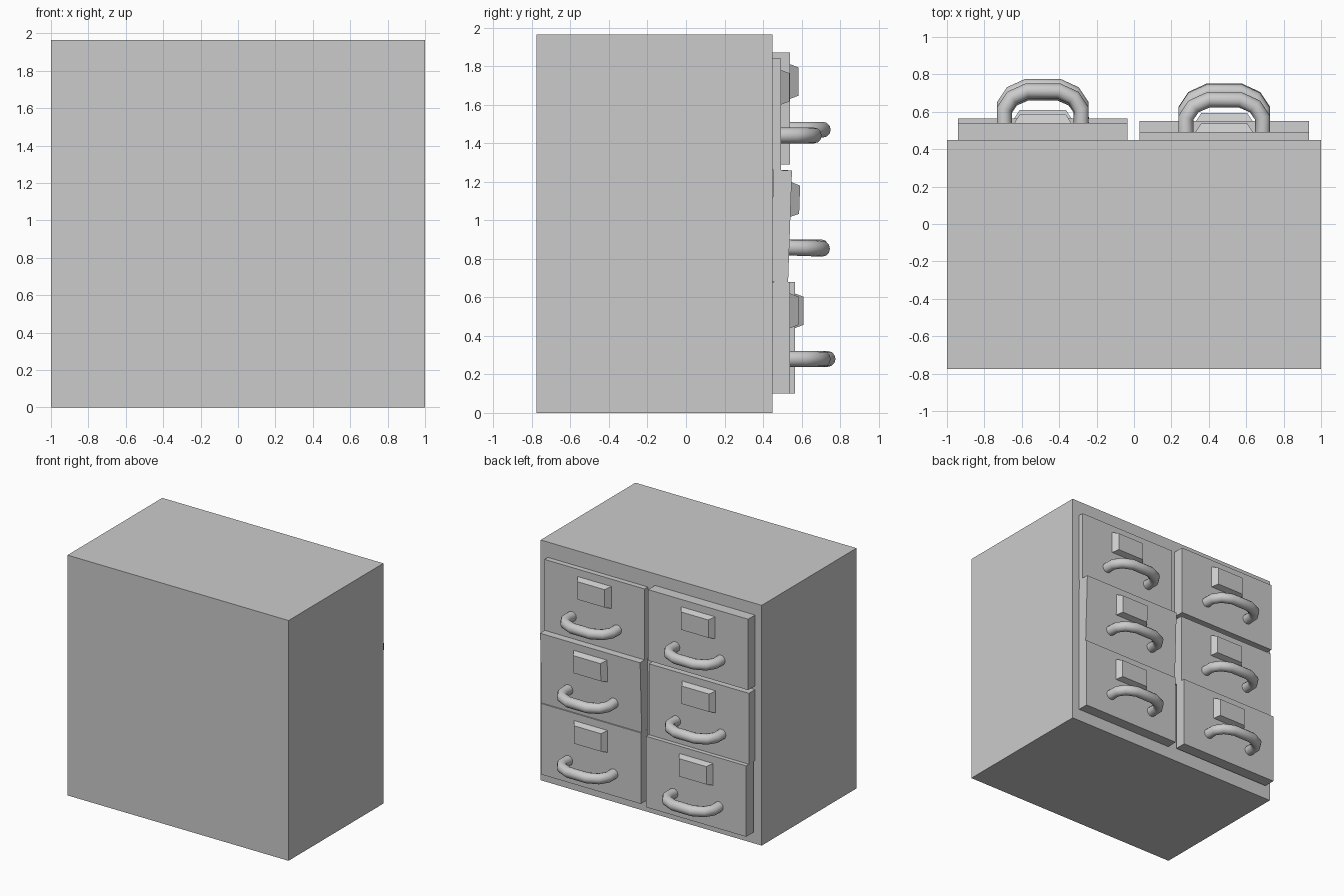
import bpy
import bmesh
import math
from mathutils import Matrix, Vector

cube = bpy.data.objects.get("Cube")
if cube:
    bpy.data.objects.remove(cube, do_unlink=True)

GREY = (0.6, 0.6, 0.6, 1)
grey = bpy.data.materials.new("grey paint")
grey.use_nodes = True
grey.diffuse_color = GREY
grey.node_tree.nodes["Principled BSDF"].inputs["Base Color"].default_value = GREY

W, H, T = 0.905, 0.58, 0.095  # drawer front width, height, thickness


def add_mesh(name, bm, matrix=Matrix()):
    bmesh.ops.recalc_face_normals(bm, faces=bm.faces)
    mesh = bpy.data.meshes.new(name)
    bm.to_mesh(mesh)
    bm.free()
    mesh.materials.append(grey)
    obj = bpy.data.objects.new(name, mesh)
    bpy.context.collection.objects.link(obj)
    obj.matrix_world = matrix
    return obj


def box(name, size, centre, matrix=Matrix(), taper=(1, 1)):
    """Box whose outward (+y) side may be narrowed."""
    bm = bmesh.new()
    bmesh.ops.create_cube(bm, size=1)
    for v in bm.verts:
        if v.co.y > 0:
            v.co.x *= taper[0]
            v.co.z *= taper[1]
        v.co = Vector(a * b for a, b in zip(v.co, size)) + Vector(centre)
    return add_mesh(name, bm, matrix)


def handle(name, z, matrix, radius=0.041, sides=12):
    """Bent tube swept along a U-shaped path."""
    half = [(0.205, -0.02), (0.205, 0.075), (0.165, 0.135), (0.085, 0.171)]
    path = [Vector((x, y, z)) for x, y in half]
    path += [Vector((-x, y, z)) for x, y in reversed(half)]
    up = Vector((0, 0, 1))
    bm = bmesh.new()
    rings = []
    for i, p in enumerate(path):
        before = (p - path[max(i - 1, 0)]).normalized()
        after = (path[min(i + 1, len(path) - 1)] - p).normalized()
        side = (before + after).normalized().cross(up)
        ring = []
        for k in range(sides):
            a = math.tau * k / sides
            ring.append(bm.verts.new(p + radius * (math.cos(a) * side + math.sin(a) * up)))
        rings.append(ring)
    for r, s in zip(rings, rings[1:]):
        for k in range(sides):
            n = (k + 1) % sides
            bm.faces.new((r[k], r[n], s[n], s[k])).smooth = True
    bm.faces.new(rings[0])
    bm.faces.new(rings[-1])
    return add_mesh(name, bm, matrix)


# Cabinet body
box("cabinet", (2, 1.225, 1.965), (0, -0.1625, 0.9825))

# Drawers: name, centre x, face y, centre z, lean in degrees
drawers = [
    ("top_left", 0.4825, 0.493, 1.55, 0),
    ("middle_left", 0.4825, 0.54, 0.968, -2),
    ("bottom_left", 0.4825, 0.54, 0.39, 0),
    ("top_right", -0.4875, 0.54, 1.58, 0),
    ("middle_right", -0.4875, 0.53, 0.97, 0),
    ("bottom_right", -0.4875, 0.565, 0.39, 0),
]
for name, x, y, z, lean in drawers:
    place = Matrix.Translation((x, y, z)) @ Matrix.Rotation(math.radians(lean), 4, "X")
    box(name + "_drawer", (W, T, H), (0, -T / 2, 0), place)
    box(name + "_label_plate", (0.305, 0.045, 0.18), (0, 0.0225, 0.14), place, (0.81, 0.81))
    handle(name + "_handle", -0.11, place)
